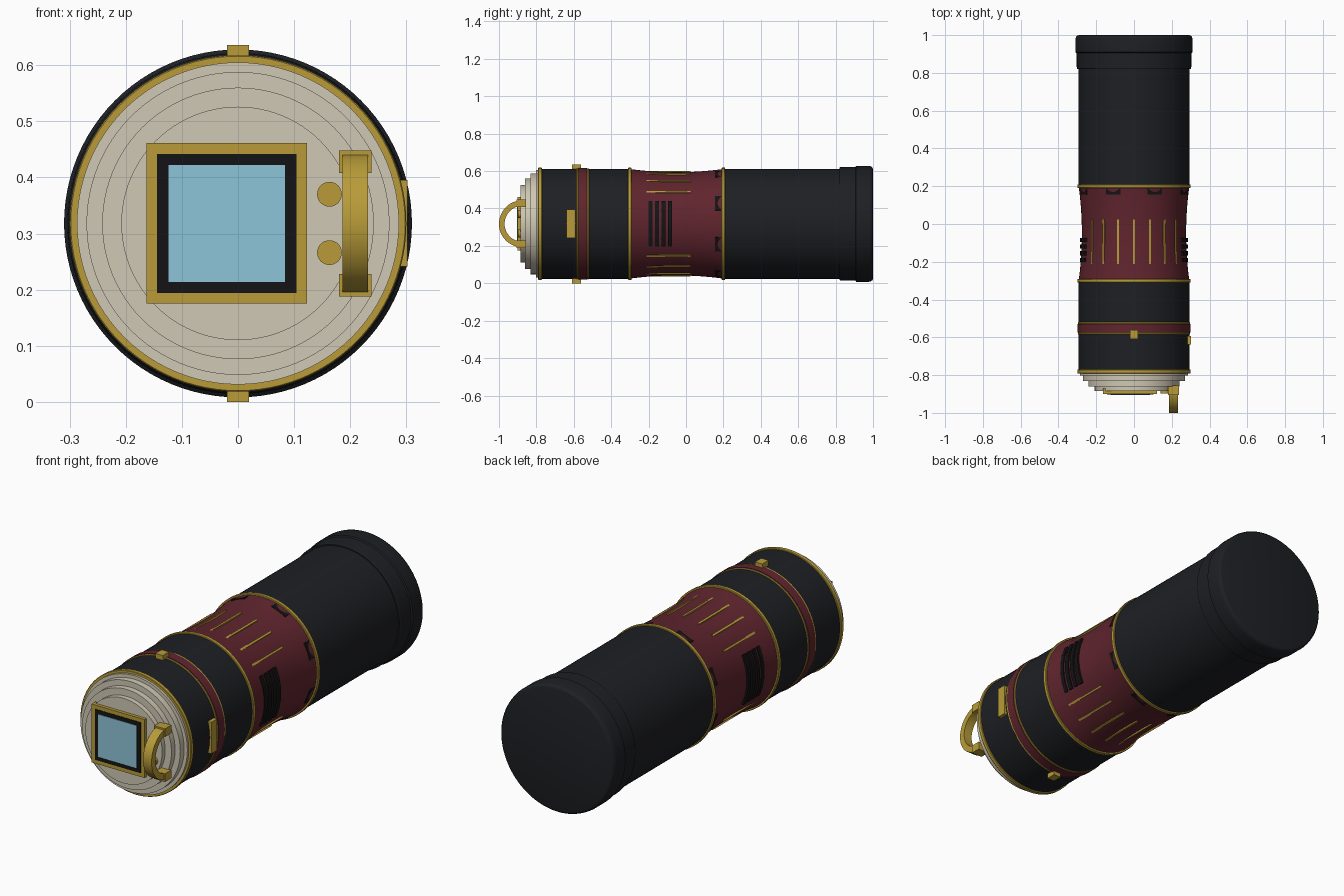
import bpy, bmesh, math
from mathutils import Matrix, Vector

if "Cube" in bpy.data.objects:
    bpy.data.objects.remove(bpy.data.objects["Cube"])

CZ = 0.318   # height of the tube axis
SEG = 96


def material(name, rgb):
    m = bpy.data.materials.new(name)
    m.diffuse_color = (*rgb, 1)
    m.use_nodes = True
    m.node_tree.nodes["Principled BSDF"].inputs["Base Color"].default_value = m.diffuse_color
    return m


BLACK = material("black", (0.013, 0.014, 0.017))
DARK = material("dark", (0.007, 0.007, 0.008))
RED = material("dark_red", (0.117, 0.018, 0.027))
GOLD = material("gold", (0.48, 0.33, 0.04))
CREAM = material("cream", (0.63, 0.58, 0.46))
GLASS = material("glass", (0.27, 0.56, 0.69))


def finish(name, bm, mat, smooth=False):
    bmesh.ops.recalc_face_normals(bm, faces=bm.faces)
    me = bpy.data.meshes.new(name)
    bm.to_mesh(me)
    bm.free()
    me.materials.append(mat)
    ob = bpy.data.objects.new(name, me)
    bpy.context.collection.objects.link(ob)
    if smooth:
        bpy.ops.object.select_all(action='DESELECT')
        ob.select_set(True)
        bpy.context.view_layer.objects.active = ob
        bpy.ops.object.shade_smooth_by_angle(angle=math.radians(30))
    return ob


def lathe(name, profile, mat, center=(0, 0, CZ), seg=SEG):
    """Solid of revolution around a y-parallel axis; profile is (y, radius)."""
    bm = bmesh.new()
    cx, cy, cz = center
    rings = []
    for y, r in profile:
        rings.append([bm.verts.new((cx + r * math.sin(2 * math.pi * i / seg), cy + y,
                                    cz + r * math.cos(2 * math.pi * i / seg)))
                      for i in range(seg)])
    for a, b in zip(rings, rings[1:]):
        for i in range(seg):
            j = (i + 1) % seg
            bm.faces.new((a[i], a[j], b[j], b[i]))
    bm.faces.new(rings[0])
    bm.faces.new(rings[-1])
    return finish(name, bm, mat, True)


def box(name, lo, hi, mat, turn=0):
    """Box between two corners, given relative to the axis, turned about it."""
    bm = bmesh.new()
    lo, hi = Vector(lo), Vector(hi)
    bmesh.ops.create_cube(bm, size=1, matrix=Matrix.Translation((lo + hi) / 2)
                          @ Matrix.Diagonal((*(hi - lo), 1)))
    bm.transform(Matrix.Translation((0, 0, CZ)) @ Matrix.Rotation(math.radians(turn), 4, 'Y'))
    return finish(name, bm, mat)


# main tube sections
lathe("rear_barrel", [(0.2, 0.294), (0.84, 0.294)], BLACK)
lathe("front_barrel", [(-0.78, 0.294), (-0.3, 0.294)], BLACK)
lathe("rear_cap", [(0.82, 0.3), (0.825, 0.303), (0.905, 0.304), (0.91, 0.31), (0.978, 0.31),
                   (0.99, 0.307), (0.997, 0.301), (1.0, 0.292)], BLACK)

# waisted red grip
waist = [(-0.3 + 0.5 * i / 20, 0.276 + 0.017 * ((i - 10) / 10) ** 2) for i in range(21)]
lathe("waist_grip", waist, RED)

# trim rings
for name, y, w, r in (("rear_ring", 0.2, 0.018, 0.3), ("middle_ring", -0.3, 0.018, 0.3),
                      ("front_ring", -0.781, 0.02, 0.3), ("band_edge_rear", -0.524, 0.01, 0.297),
                      ("band_edge_front", -0.58, 0.01, 0.297)):
    lathe(name, [(y - w / 2, r - 0.002), (y - w / 2 + 0.002, r),
                 (y + w / 2 - 0.002, r), (y + w / 2, r - 0.002)], GOLD)
lathe("red_band", [(-0.575, 0.299), (-0.529, 0.299)], RED)

# stepped front dome
for i, (y, r) in enumerate(((-0.802, 0.287), (-0.832, 0.27), (-0.86, 0.242), (-0.884, 0.208))):
    lathe(f"dome_step_{i + 1}", [(y, r), (-0.78, r)], CREAM)

# gold ribs above and below the waist
for side in (0, 180):
    for k in range(-3, 4):
        box("grip_rib", (-0.005, -0.215, 0.262), (0.005, 0.025, 0.283), GOLD, side + 17.5 * k)

# dark notches round the rear of the waist
for k in range(8):
    box("grip_notch", (-0.041, 0.155, 0.265), (0.041, 0.191, 0.289), DARK, 22.5 + 45 * k)

# side vents: curved slats hugging the waist on both sides
for side in (-1, 1):
    for k in range(4):
        y = -0.19 + 0.035 * k
        for n in range(-2, 3):
            box("vent_slat", (-0.026, y - 0.011, 0.262), (0.026, y + 0.011, 0.285),
                DARK, 90 * side + 10 * n)

# clips on the front barrel
box("top_clip", (-0.02, -0.61, 0.28), (0.02, -0.562, 0.318), GOLD)
box("bottom_clip", (-0.02, -0.61, -0.318), (0.02, -0.562, -0.28), GOLD)
box("side_plate", (0.27, -0.638, -0.077), (0.302, -0.592, 0.077), GOLD)

# square window on the front
for name, h, y, mat in (("window_frame", 0.143, -0.9, GOLD), ("window_bezel", 0.124, -0.902, DARK),
                        ("window_glass", 0.104, -0.904, GLASS)):
    box(name, (-0.02 - h, y, -h), (-0.02 + h, -0.87, h), mat)

# round buttons
for z in (0.266, 0.37):
    lathe("button", [(-0.897, 0.022), (-0.87, 0.022)], GOLD, (0.163, 0, z), 32)

# arched handle and its feet
bm = bmesh.new()
N = 24
loops = []
for i in range(N + 1):
    a = math.pi * i / N
    loops.append([bm.verts.new((x, -0.874 - r * math.sin(a), CZ + r * math.cos(a)))
                  for x, r in ((0.186, 0.126), (0.232, 0.126), (0.232, 0.096), (0.186, 0.096))])
for a, b in zip(loops, loops[1:]):
    for i in range(4):
        j = (i + 1) % 4
        bm.faces.new((a[i], a[j], b[j], b[i]))
bm.faces.new(loops[0])
bm.faces.new(loops[-1])
finish("handle", bm, GOLD, True)
for s in (-1, 1):
    z = sorted((s * 0.09, s * 0.13))
    box("handle_foot", (0.18, -0.905, z[0]), (0.238, -0.855, z[1]), GOLD)
